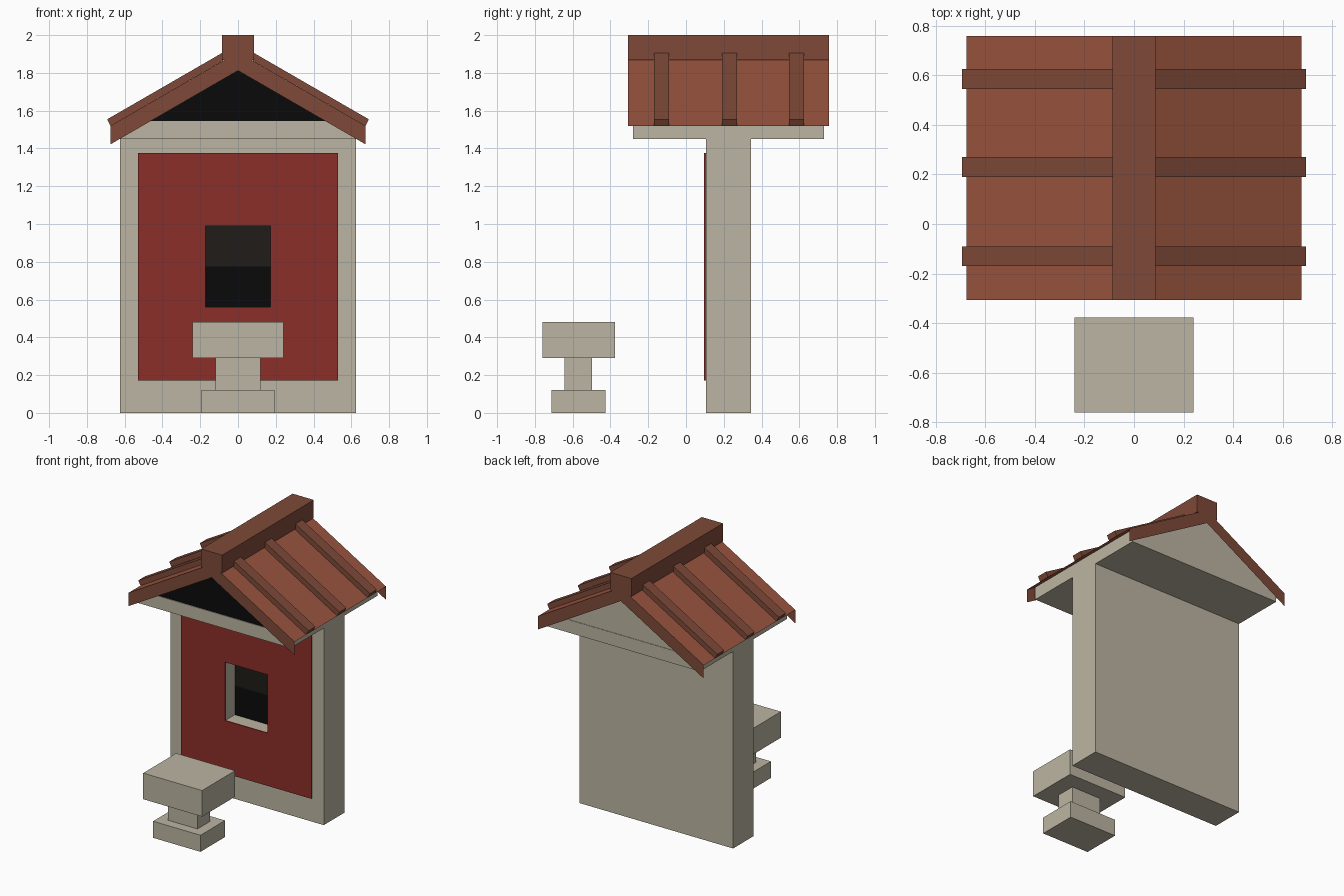
import bpy

if "Cube" in bpy.data.objects:
    bpy.data.objects.remove(bpy.data.objects["Cube"])


def material(name, rgb):
    m = bpy.data.materials.new(name)
    m.diffuse_color = (*rgb, 1)
    m.use_nodes = True
    m.node_tree.nodes["Principled BSDF"].inputs["Base Color"].default_value = m.diffuse_color
    return m


STONE = material("stone", (0.50, 0.46, 0.36))
RED = material("red_paint", (0.26, 0.028, 0.022))
TILE = material("roof_tile", (0.32, 0.088, 0.048))
RIDGE = material("ridge_tile", (0.21, 0.068, 0.04))
DARK = material("dark_opening", (0.003, 0.003, 0.003))
SHADE = material("dark_shade", (0.014, 0.012, 0.009))


def mesh(name, verts, faces, mat):
    me = bpy.data.meshes.new(name)
    me.from_pydata(verts, [], faces)
    ob = bpy.data.objects.new(name, me)
    bpy.context.collection.objects.link(ob)
    if mat:
        me.materials.append(mat)
    return ob


def prism(name, profile, y0, y1, mat):
    """Extrude a counter-clockwise (x, z) profile, as seen from the front, along y."""
    n = len(profile)
    verts = [(x, y, z) for y in (y0, y1) for x, z in profile]
    faces = [tuple(range(n)), tuple(range(2 * n - 1, n - 1, -1))]
    faces += [(i, i + n, (i + 1) % n + n, (i + 1) % n) for i in range(n)]
    return mesh(name, verts, faces, mat)


def box(name, x0, x1, y0, y1, z0, z1, mat):
    return prism(name, [(x0, z0), (x1, z0), (x1, z1), (x0, z1)], y0, y1, mat)


def cut(ob, cutter):
    mod = ob.modifiers.new("window", 'BOOLEAN')
    mod.operation = 'DIFFERENCE'
    mod.solver = 'EXACT'
    mod.object = cutter
    bpy.context.view_layer.objects.active = ob
    bpy.ops.object.modifier_apply(modifier=mod.name)


# Wall slab and red front panel, with a recessed window
wall = box("wall", -0.625, 0.625, 0.105, 0.345, 0, 1.45, STONE)
panel = box("front_panel", -0.53, 0.53, 0.095, 0.105, 0.172, 1.376, RED)
cutter = box("window_cutter", -0.172, 0.172, 0.0, 0.215, 0.56, 0.99, None)
cut(wall, cutter)
cut(panel, cutter)
bpy.data.objects.remove(cutter)
box("window_lower_back", -0.172, 0.172, 0.208, 0.215, 0.56, 0.775, DARK)
box("window_upper_back", -0.172, 0.172, 0.208, 0.215, 0.775, 0.99, SHADE)

# Attic block under the roof, with gable triangles at both ends
box("attic_block", -0.625, 0.625, -0.28, 0.73, 1.45, 1.545, STONE)
gable = [(-0.61, 1.545), (0.61, 1.545), (0, 1.895)]
mesh("front_gable", [(x, -0.275, z) for x, z in gable], [(0, 1, 2)], DARK)
mesh("back_gable", [(x, 0.727, z) for x, z in gable], [(2, 1, 0)], STONE)

# Roof: thin slopes with thin hanging boards at the two ends
Y0, Y1 = -0.307, 0.758
top = [(-0.675, 1.52), (0, 1.91), (0.675, 1.52)]
low = [(-0.675, 1.422), (0, 1.812), (0.675, 1.422)]
verts = [(x, y, z) for y in (Y0, Y1) for x, z in top]
mesh("roof_slopes", verts, [(0, 1, 4, 3), (1, 2, 5, 4)], TILE)
for name, y in (("front_gable_boards", Y0), ("back_gable_boards", Y1)):
    verts = [(x, y, z) for x, z in low + top]
    faces = [(0, 1, 4, 3), (1, 2, 5, 4)]
    if y == Y1:
        faces = [f[::-1] for f in faces]
    mesh(name, verts, faces, RIDGE)

# Ridge beam and the battens running down each slope
box("ridge_beam", -0.086, 0.086, Y0, Y1, 1.868, 2.0, RIDGE)
batten = [(0.08, 1.864), (0.675, 1.52), (0.693, 1.554), (0.08, 1.908)]
for i, y in enumerate((-0.13, 0.23, 0.585)):
    prism(f"right_batten_{i + 1}", batten, y - 0.04, y + 0.04, RIDGE)
    prism(f"left_batten_{i + 1}", [(-x, z) for x, z in reversed(batten)],
          y - 0.04, y + 0.04, RIDGE)

# Stone offering table in front
box("table_base", -0.193, 0.193, -0.712, -0.427, 0, 0.122, STONE)
box("table_column", -0.12, 0.12, -0.642, -0.497, 0.122, 0.29, STONE)
box("table_top", -0.24, 0.24, -0.76, -0.377, 0.29, 0.482, STONE)
